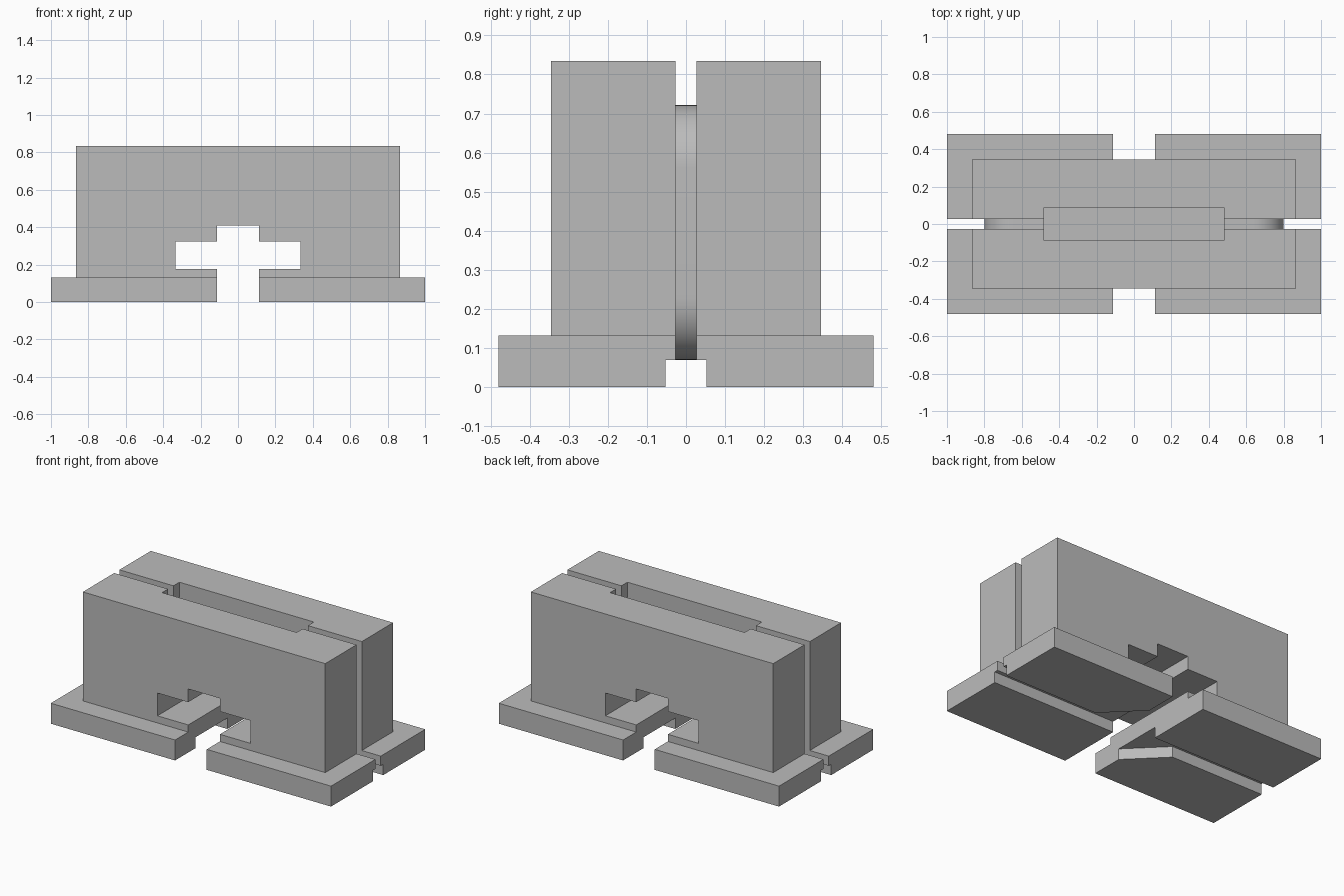
import bpy, bmesh, math

if "Cube" in bpy.data.objects:
    bpy.data.objects.remove(bpy.data.objects["Cube"])

grey = bpy.data.materials.new("light_grey")
grey.diffuse_color = (0.5, 0.5, 0.5, 1)
grey.use_nodes = True
grey.node_tree.nodes["Principled BSDF"].inputs["Base Color"].default_value = grey.diffuse_color


def prism(name, pts, lo, hi, axis):
    """Extrude a closed 2D outline along y (outline in x,z) or z (outline in x,y)."""
    def place(a, b, h):
        return (a, h, b) if axis == "y" else (a, b, h)
    bm = bmesh.new()
    low = [bm.verts.new(place(a, b, lo)) for a, b in pts]
    top = [bm.verts.new(place(a, b, hi)) for a, b in pts]
    bm.faces.new(low)
    bm.faces.new(top)
    n = len(pts)
    for i in range(n):
        j = (i + 1) % n
        bm.faces.new((low[i], low[j], top[j], top[i]))
    bmesh.ops.recalc_face_normals(bm, faces=bm.faces)
    me = bpy.data.meshes.new(name)
    bm.to_mesh(me)
    bm.free()
    me.materials.append(grey)
    ob = bpy.data.objects.new(name, me)
    bpy.context.collection.objects.link(ob)
    return ob


def box(name, x, y, z0, z1):
    return prism(name, [(-x, -y), (x, -y), (x, y), (-x, y)], z0, z1, "z")


def combine(target, other, op):
    other.hide_render = True
    mod = target.modifiers.new(other.name, "BOOLEAN")
    mod.operation, mod.object, mod.solver = op, other, "EXACT"
    bpy.context.view_layer.objects.active = target
    bpy.ops.object.modifier_apply(modifier=mod.name)
    bpy.data.objects.remove(other)


# Block standing on a wider foot plate
block = box("clamp_block", 0.865, 0.346, 0.05, 0.835)
combine(block, box("foot_plate", 1.0, 0.48, 0.0, 0.132), "UNION")

# Narrow slot that runs all the way round a rounded inner web
web = []
R, X, Z0, Z1 = 0.16, 0.8, 0.07, 0.722
for cx, cz, start in ((X - R, Z1 - R, 0), (R - X, Z1 - R, 90),
                      (R - X, Z0 + R, 180), (X - R, Z0 + R, 270)):
    for i in range(13):
        a = math.radians(start + i * 7.5)
        web.append((cx + R * math.cos(a), cz + R * math.sin(a)))
slot = box("slot", 1.2, 0.027, -0.2, 1.1)
combine(slot, prism("web", web, -0.1, 0.1, "y"), "DIFFERENCE")
combine(block, slot, "DIFFERENCE")

# Cross-shaped tunnel from front to back, open at the bottom
half = [(0.113, -0.1), (0.113, 0.178), (0.333, 0.178), (0.333, 0.325),
        (0.113, 0.325), (0.113, 0.41)]
tunnel = half + [(-x, z) for x, z in reversed(half)]
combine(block, prism("tunnel", tunnel, -0.7, 0.7, "y"), "DIFFERENCE")

# Pocket in the top
combine(block, box("top_pocket", 0.48, 0.088, 0.55, 1.0), "DIFFERENCE")

# Groove along the underside, flared at two opposite corners of the tunnel
combine(block, box("bottom_groove", 1.2, 0.052, -0.1, 0.07), "DIFFERENCE")
side = [(0.345, 0.04), (0.105, 0.28), (-0.1, 0.28), (-0.1, -0.04)]
flare = side + [(-x, -y) for x, y in side]
combine(block, prism("bottom_flare", flare, -0.1, 0.07, "z"), "DIFFERENCE")

# Smooth only the rounded web
block.select_set(True)
bpy.context.view_layer.objects.active = block
bpy.ops.object.shade_smooth_by_angle(angle=math.radians(30))
